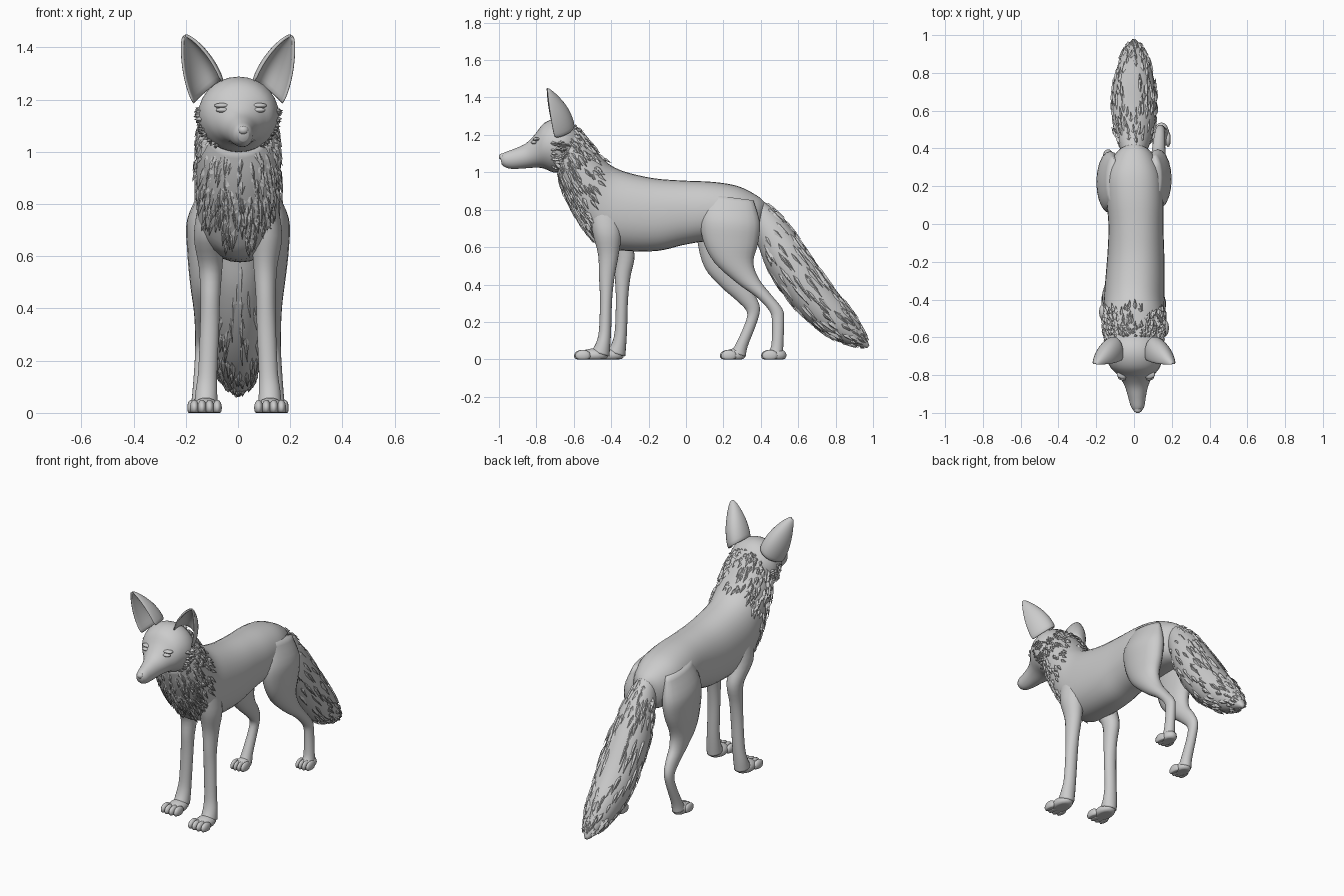
import bpy, bmesh, math, random
from mathutils import Vector, Matrix

if "Cube" in bpy.data.objects:
    bpy.data.objects.remove(bpy.data.objects["Cube"])

random.seed(4)


def finish(name, bm, smooth=True):
    bmesh.ops.recalc_face_normals(bm, faces=bm.faces)
    me = bpy.data.meshes.new(name)
    bm.to_mesh(me)
    bm.free()
    me.polygons.foreach_set("use_smooth", [smooth] * len(me.polygons))
    ob = bpy.data.objects.new(name, me)
    bpy.context.collection.objects.link(ob)
    return ob


# A row is (upper y, upper z, lower y, lower z, half width, centre x).
def row_at(rows, t):
    i = max(0, min(int(t), len(rows) - 2))
    f = t - i
    p = [rows[max(0, min(len(rows) - 1, i + k))] for k in (-1, 0, 1, 2)]
    return [0.5 * (2 * b + (c - a) * f + (2 * a - 5 * b + 4 * c - d) * f * f
                   + (3 * b - a - 3 * c + d) * f ** 3) for a, b, c, d in zip(*p)]


def surf(rows, t, ang, power=1.0):
    yt, zt, yb, zb, w, cx = row_at(rows, t)
    c = Vector((cx, (yt + yb) / 2, (zt + zb) / 2))
    h = Vector((0, (yt - yb) / 2, (zt - zb) / 2))
    co, si = math.cos(ang), math.sin(ang)
    co = math.copysign(abs(co) ** power, co)
    si = math.copysign(abs(si) ** power, si)
    return c + h * co + Vector((w * si, 0, 0)), c


def loft(name, rows, n=24, sub=4, power=1.0):
    bm = bmesh.new()
    rings = []
    for k in range((len(rows) - 1) * sub + 1):
        rings.append([bm.verts.new(surf(rows, k / sub, math.tau * j / n, power)[0]) for j in range(n)])
    for a, b in zip(rings, rings[1:]):
        for j in range(n):
            bm.faces.new((a[j], a[(j + 1) % n], b[(j + 1) % n], b[j]))
    bm.faces.new(rings[0])
    bm.faces.new(rings[-1])
    return finish(name, bm)


def fur(name, rows, count, t0, t1, step, width, lift, a0=0.0, a1=math.tau, power=1.0):
    """Pointed locks lying along a lofted surface."""
    bm = bmesh.new()
    for _ in range(count):
        t, a = random.uniform(t0, t1), random.uniform(a0, a1)
        p, c = surf(rows, t, a, power)
        q, c2 = surf(rows, t + step * random.uniform(0.6, 1.2), a + random.uniform(-.08, .08), power)
        n = (p - c).normalized()
        tip = q + (q - c2).normalized() * lift * random.uniform(0.4, 1.1)
        side = (q - p).cross(n).normalized() * width * random.uniform(.7, 1.2)
        mid = p.lerp(tip, .4)
        v = [bm.verts.new(x) for x in (p - n * .006, mid - side - n * .004, mid + side - n * .004, mid + n * .007, tip)]
        for f in ((0, 1, 3), (0, 3, 2), (1, 4, 3), (3, 4, 2), (0, 2, 1), (1, 2, 4)):
            bm.faces.new([v[i] for i in f])
    return finish(name, bm, False)


def blobs(name, items):
    """Ellipsoids (centre, radii) joined in one object, kept above the ground."""
    bm = bmesh.new()
    for c, r in items:
        m = Matrix.Translation(c) @ Matrix.Diagonal((*r, 1))
        bmesh.ops.create_uvsphere(bm, u_segments=14, v_segments=10, radius=1, matrix=m)
    for v in bm.verts:
        v.co.z = max(v.co.z, 0)
    return finish(name, bm)


# Torso and neck, rump to head
body = [(.42, .84, .40, .70, .05, 0), (.38, .875, .36, .64, .10, 0), (.28, .925, .22, .63, .145, 0),
        (.15, .948, .10, .63, .15, .005), (0, .955, -.02, .61, .145, .01), (-.15, .965, -.15, .58, .15, .01),
        (-.28, .99, -.32, .58, .157, .005), (-.37, 1.02, -.46, .605, .16, 0), (-.43, 1.06, -.54, .69, .16, 0),
        (-.50, 1.14, -.61, .80, .158, 0), (-.56, 1.215, -.66, .90, .15, 0), (-.60, 1.25, -.69, .99, .13, 0)]
loft("body", body, 32, 4, .9)
fur("neck_mane", body, 330, 8.2, 11, -.75, .011, .014, power=.9)
fur("chest_fur", body, 60, 7.6, 9.5, -.7, .011, .012, 2.2, 4.1, .9)

# Head, back of skull to nose
head = [(-.55, 1.20, -.62, 1.04, .11, 0), (-.62, 1.27, -.66, 1.005, .148, 0), (-.69, 1.288, -.71, 1.0, .152, .003),
        (-.76, 1.262, -.76, 1.02, .13, .006), (-.81, 1.20, -.80, 1.025, .092, .01),
        (-.86, 1.152, -.85, 1.022, .063, .013), (-.92, 1.125, -.92, 1.018, .046, .016),
        (-.97, 1.106, -.96, 1.024, .036, .019), (-.995, 1.09, -.985, 1.04, .02, .02)]
loft("head", head, 28, 4)
for s, nm in ((1, "right"), (-1, "left")):
    fur(nm + "_cheek_fur", head, 45, 1.2, 2.5, -.75, .009, .018, s * 1.4, s * 2.6)
blobs("nose", [((.02, -.983, 1.083), (.021, .018, .017))])
blobs("eyes", [((.01 + s * .07, -.812, 1.16), (.026, .016, .01)) for s in (-1, 1)])
blobs("brows", [((.01 + s * .07, -.797, 1.177), (.032, .022, .01)) for s in (-1, 1)])


# Cupped ears
def ear(name, s):
    base, tip = Vector((.113, -.695, 1.225)), Vector((.206, -.743, 1.445))
    prof = [(0, .07, .10), (.2, .07, .098), (.4, .064, .088), (.6, .052, .068),
            (.8, .034, .04), (.93, .017, .017), (1, .004, .004)]
    bm = bmesh.new()
    grid = []
    for u, w, d in prof:
        c = base.lerp(tip, u)
        row = []
        for j in range(15):
            a = math.radians(-100 + 200 * j / 14)
            p = c + Vector((.78, .12, -.6)) * w * math.sin(a) + Vector((-.12, .97, .2)) * d * math.cos(a)
            row.append(bm.verts.new((p.x * s, p.y, p.z)))
        grid.append(row)
    for a, b in zip(grid, grid[1:]):
        for j in range(14):
            bm.faces.new((a[j], a[j + 1], b[j + 1], b[j]))
    ob = finish(name, bm)
    m = ob.modifiers.new("thickness", "SOLIDIFY")
    m.thickness, m.offset = .012, 0
    m = ob.modifiers.new("smooth", "SUBSURF")
    m.levels = m.render_levels = 1


ear("right_ear", 1)
ear("left_ear", -1)

# Bushy tail
tail = [(.33, .89, .33, .70, .04, 0), (.40, .855, .38, .62, .07, 0), (.50, .775, .44, .47, .10, 0),
        (.61, .64, .55, .31, .118, 0), (.76, .425, .68, .18, .112, 0), (.88, .27, .81, .10, .085, 0),
        (.95, .15, .92, .07, .045, 0), (.98, .075, .97, .06, .01, 0)]
loft("tail", tail, 24, 4)
fur("tail_fur", tail, 230, 1.2, 6.1, .7, .011, .012)


# Paws with four toes
def paw(name, cx, toe, heel, w):
    length = heel - toe
    items = [((cx, toe + length * .6, .022), (w * .82, length * .42, .036))]
    for k in (-1.5, -.5, .5, 1.5):
        items.append(((cx + k * w * .47, toe + .04 + abs(k) * .006, .02), (w * .29, .042, .03)))
    blobs(name, items)


# Front legs: the right one stands further forward
front = [(-.52, .80, -.36, .82, .05, .10), (-.50, .68, -.345, .68, .06, .11), (-.47, .56, -.36, .56, .046, .105),
         (-.465, .44, -.382, .44, .038, .106), (-.46, .32, -.395, .32, .037, .109), (-.465, .16, -.40, .16, .037, .116),
         (-.48, .09, -.405, .075, .042, .121), (-.505, .045, -.41, .015, .045, .123)]
for s, dy, nm in ((1, 0, "right"), (-1, .085, "left")):
    loft(nm + "_front_leg", [(a + dy * (1 if b < .6 else .4), b, c + dy * (1 if b < .6 else .4), d, w, x * s)
                             for a, b, c, d, w, x in front], 18)
    paw(nm + "_front_paw", s * .123, -.6 + dy, -.42 + dy, .062)

# Hind legs: the right one stands further back
hind_w = [(.03, .11), (.07, .125), (.068, .127), (.055, .128), (.042, .128), (.033, .132),
          (.027, .137), (.026, .14), (.031, .144), (.036, .145)]
hind_r = [(.13, .88, .36, .85), (.08, .76, .395, .73), (.09, .64, .385, .62), (.15, .52, .36, .52),
          (.27, .41, .39, .43), (.38, .33, .46, .34), (.445, .26, .515, .27), (.46, .2, .525, .21),
          (.457, .08, .52, .07), (.44, .04, .52, .015)]
hind_l = [(.11, .88, .35, .85), (.065, .76, .385, .72), (.06, .64, .37, .61), (.10, .49, .32, .49),
          (.19, .385, .325, .41), (.27, .315, .37, .34), (.325, .255, .395, .275), (.315, .19, .38, .2),
          (.265, .08, .33, .07), (.24, .04, .32, .015)]
for s, rows, toe, nm in ((1, hind_r, .40, "right"), (-1, hind_l, .18, "left")):
    loft(nm + "_hind_leg", [(*r, w, x * s) for r, (w, x) in zip(rows, hind_w)], 20)
    paw(nm + "_hind_paw", s * .145, toe, toe + .135, .05)
